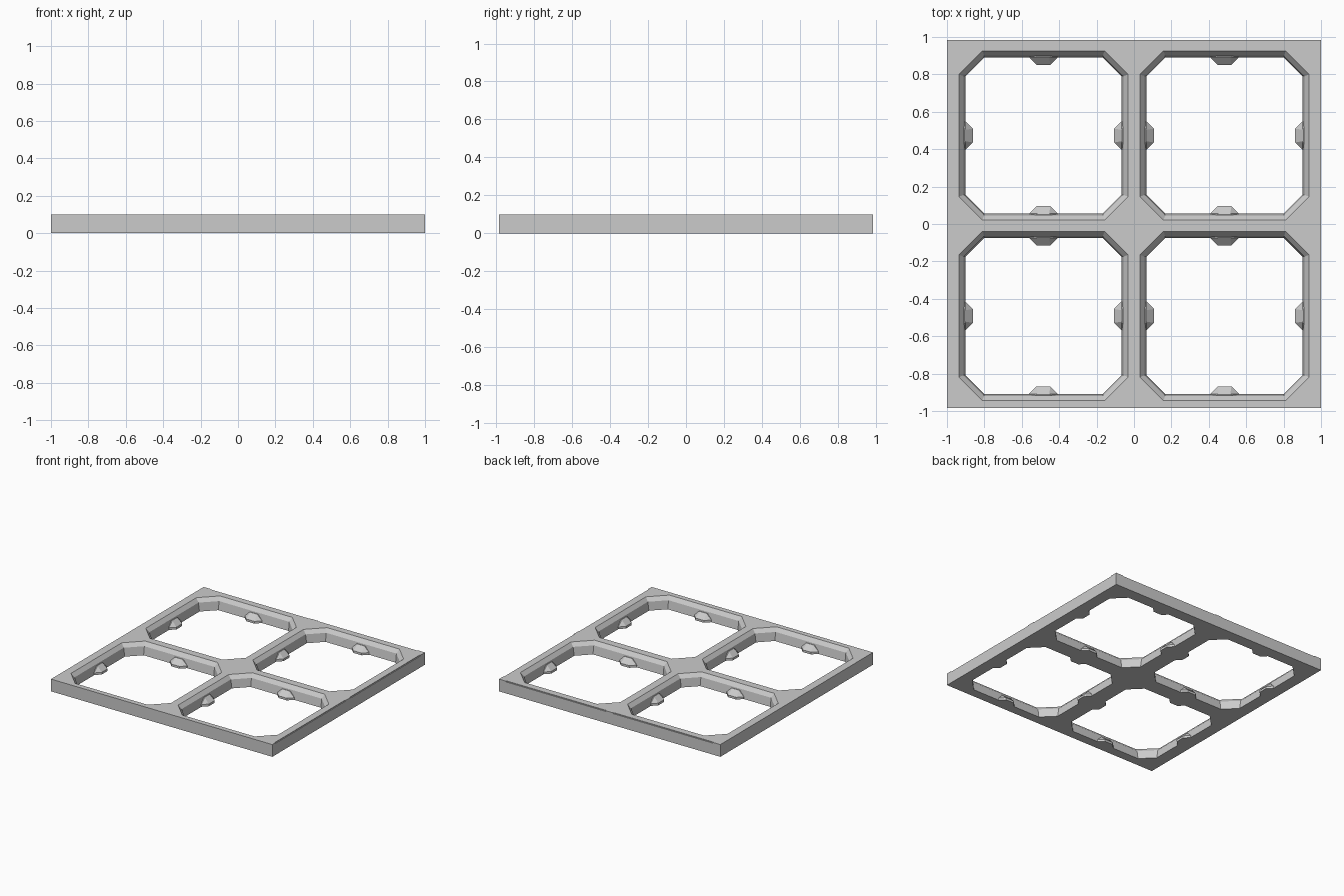
import bpy
import bmesh

default_cube = bpy.data.objects.get("Cube")
if default_cube:
    bpy.data.objects.remove(default_cube, do_unlink=True)

HALF_X, HALF_Y, HEIGHT = 1.0, 0.985, 0.1
CENTRES = [(x, y) for x in (-0.484, 0.484) for y in (-0.4915, 0.473)]
OPENING = 0.452      # half width of an opening at the top
INNER = 0.417        # half width of an opening at the bottom

grey = bpy.data.materials.new("plain grey")
grey.use_nodes = True
grey.diffuse_color = (0.6, 0.6, 0.6, 1)
grey.node_tree.nodes["Principled BSDF"].inputs["Base Color"].default_value = (0.6, 0.6, 0.6, 1)


def loft(name, rings):
    """Closed solid through rings that share a point count."""
    bm = bmesh.new()
    loops = [[bm.verts.new(p) for p in ring] for ring in rings]
    n = len(loops[0])
    for low, high in zip(loops, loops[1:]):
        for i in range(n):
            j = (i + 1) % n
            bm.faces.new((low[i], low[j], high[j], high[i]))
    bm.faces.new(loops[0][::-1])
    bm.faces.new(loops[-1])
    bmesh.ops.recalc_face_normals(bm, faces=bm.faces)
    mesh = bpy.data.meshes.new(name)
    bm.to_mesh(mesh)
    bm.free()
    mesh.materials.append(grey)
    obj = bpy.data.objects.new(name, mesh)
    bpy.context.collection.objects.link(obj)
    return obj


def box(name, x0, x1, y0, y1, z0, z1):
    return loft(name, [[(x0, y0, z), (x1, y0, z), (x1, y1, z), (x0, y1, z)]
                       for z in (z0, z1)])


def octagon(cx, cy, half, cut, z):
    """Square with its corners cut off."""
    s = half - cut
    pts = [(half, -s), (half, s), (s, half), (-s, half),
           (-half, s), (-half, -s), (-s, -half), (s, -half)]
    return [(cx + x, cy + y, z) for x, y in pts]


def carve(target, cutter):
    mod = target.modifiers.new("cut", 'BOOLEAN')
    mod.operation = 'DIFFERENCE'
    mod.solver = 'EXACT'
    mod.object = cutter
    cutter.hide_render = True
    bpy.context.view_layer.objects.active = target
    bpy.ops.object.modifier_apply(modifier=mod.name)
    bpy.data.objects.remove(cutter, do_unlink=True)


# Frame with four bevelled octagonal openings
frame = box("grid_frame", -HALF_X, HALF_X, -HALF_Y, HALF_Y, 0, HEIGHT)
LEVELS = [(INNER, 0.1, -0.02), (INNER, 0.1, 0), (0.427, 0.11, 0.07),
          (OPENING, 0.125, HEIGHT), (OPENING, 0.125, 0.12)]
for cx, cy in CENTRES:
    carve(frame, loft("opening_cutter",
                      [octagon(cx, cy, h, c, z) for h, c, z in LEVELS]))

# Fine notches along the top of the back and left edges
NOTCH = 0.006
for cx in (-0.484, 0.484):
    carve(frame, box("notch_cutter", cx - OPENING, cx + OPENING,
                     HALF_Y - NOTCH, 1.1, HEIGHT - NOTCH, 0.12))
for cy in (-0.4915, 0.473):
    carve(frame, box("notch_cutter", HALF_X - NOTCH, 1.1,
                     cy - OPENING, cy + OPENING, HEIGHT - NOTCH, 0.12))

# Wedge-shaped retaining tabs in the middle of each opening side
for cx, cy in CENTRES:
    for dx, dy in ((1, 0), (-1, 0), (0, 1), (0, -1)):
        def place(depth, side, z):
            d = INNER - depth
            return (cx + dx * d - dy * side, cy + dy * d + dx * side, z)
        rings = [[place(-0.015, -wide, z), place(0, -wide, z), place(out, -tip, z),
                  place(out, tip, z), place(0, wide, z), place(-0.015, wide, z)]
                 for wide, tip, out, z in ((0.077, 0.037, 0.04, 0),
                                           (0.077, 0.037, 0.04, 0.018),
                                           (0.037, 0.03, -0.004, 0.058))]
        loft("retaining_tab", rings)
